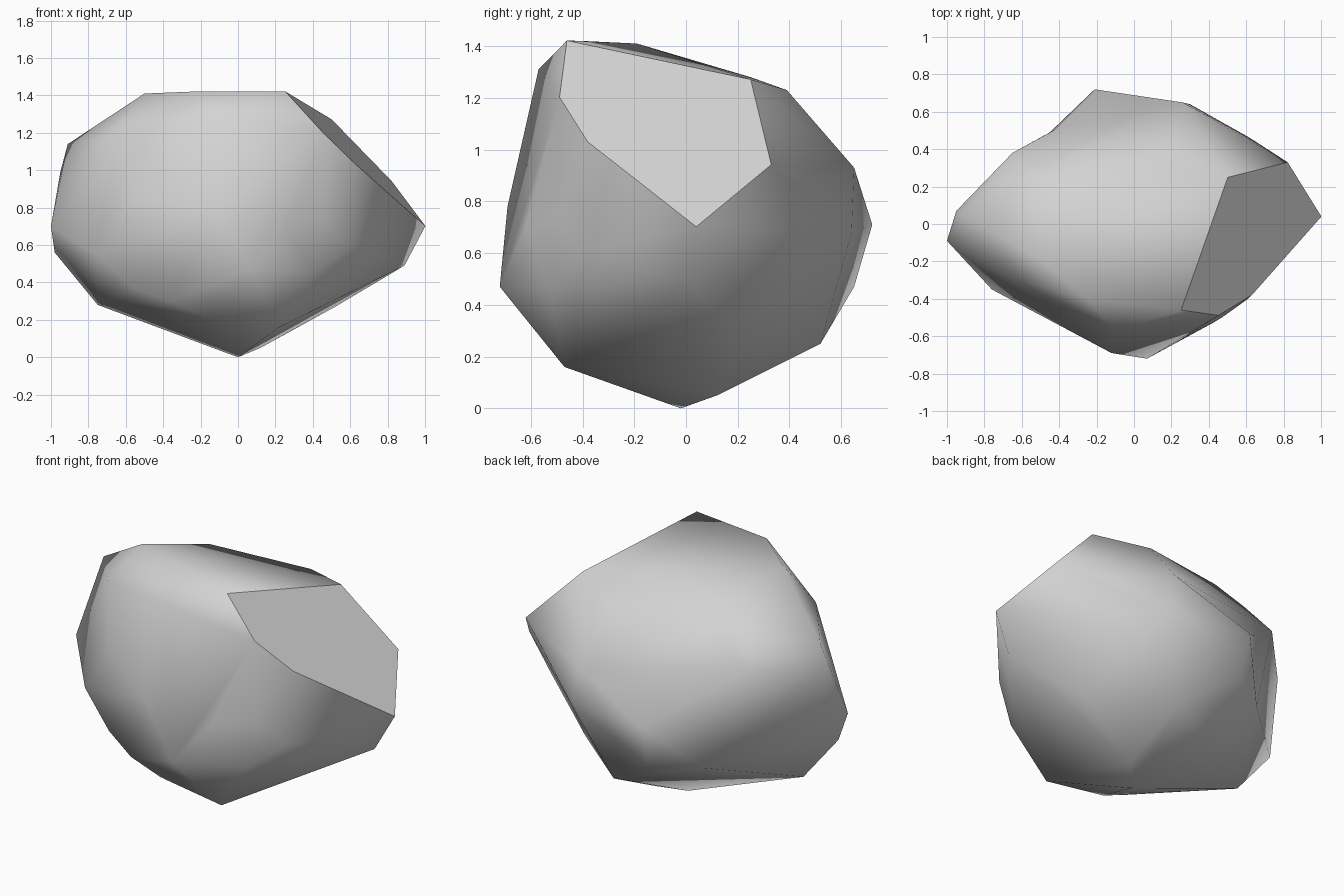
import bpy
import bmesh
from mathutils import Vector

default_cube = bpy.data.objects.get("Cube")
if default_cube:
    bpy.data.objects.remove(default_cube, do_unlink=True)

# Corner points of the stone, grouped by region, in hundredths of a unit
chipped_face = [(25, -46, 142), (46, -49, 121), (63, -38, 103),
                (100, 4, 70), (82, 33, 94), (50, 25, 127)]
crown = [(-25, -40, 142), (-50, -19, 141), (-36, 25, 128), (21, 39, 123),
         (-55, 27, 120), (-10, -57, 131), (-65, -29, 119), (-91, 4, 114)]
girdle = [(-100, -9, 70), (-95, 7, 99), (-98, -3, 56), (-76, -35, 55),
          (-55, -43, 85), (-12, -69, 78), (7, -72, 47), (25, -62, 70),
          (32, -56, 95), (47, -50, 73), (42, -53, 46), (61, -40, 60),
          (89, 1, 49), (62, 46, 86), (26, 65, 93), (30, 64, 68),
          (-21, 72, 71), (-20, 65, 47), (-45, 49, 45)]
underside = [(0, -2, 0), (12, 12, 5), (11, 52, 25), (52, 20, 27),
             (22, -47, 16), (-18, -47, 22), (-36, -49, 30),
             (-56, -41, 37), (-75, -3, 28)]
back_shoulder = Vector((-65, 38, 104)) / 100


def to_units(points):
    return [Vector(p) / 100 for p in points]


# Flatten the chipped face onto one plane
chip = to_units(chipped_face)
centre = sum(chip, Vector()) / len(chip)
normal = (chip[3] - chip[0]).cross(chip[4] - chip[0]).normalized()
chip = [p - normal * (p - centre).dot(normal) for p in chip]

# Keep every other corner behind that plane, then wrap a skin around them all
body = [p for p in to_units(crown + girdle + underside)
        if (p - centre).dot(normal) < 0]
bm = bmesh.new()
for point in chip + body:
    bm.verts.new(point)
shoulder = bm.verts.new(back_shoulder)
bmesh.ops.convex_hull(bm, input=bm.verts[:])
loose = [v for v in bm.verts if not v.link_faces]
bmesh.ops.delete(bm, geom=loose, context='VERTS')

# Shallow hollow between the back shoulder and the back corner
hollow = [edge for edge in shoulder.link_edges
          if edge.other_vert(shoulder).co.y > 0.6
          and edge.other_vert(shoulder).co.x < 0]
cut = bmesh.ops.subdivide_edges(bm, edges=hollow, cuts=1)
for item in cut["geom_inner"]:
    if isinstance(item, bmesh.types.BMVert):
        item.co.y -= 0.05
bmesh.ops.triangulate(bm, faces=bm.faces[:])
bmesh.ops.recalc_face_normals(bm, faces=bm.faces[:])


def is_chip(face):
    return face.normal.dot(normal) > 0.998


# Smooth skin, with a crisp rim around the chipped face
for face in bm.faces:
    face.smooth = True
for edge in bm.edges:
    flags = [is_chip(face) for face in edge.link_faces]
    edge.smooth = all(flags) or not any(flags)
chip_faces = [face for face in bm.faces if is_chip(face)]
if len(chip_faces) > 1:
    bmesh.ops.dissolve_faces(bm, faces=chip_faces)

mesh = bpy.data.meshes.new("stone")
bm.to_mesh(mesh)
bm.free()
stone = bpy.data.objects.new("stone", mesh)
bpy.context.collection.objects.link(stone)

# Plain grey stone colour
grey = bpy.data.materials.new("stone grey")
grey.use_nodes = True
colour = (0.65, 0.65, 0.65, 1)
grey.diffuse_color = colour
grey.node_tree.nodes["Principled BSDF"].inputs["Base Color"].default_value = colour
mesh.materials.append(grey)
